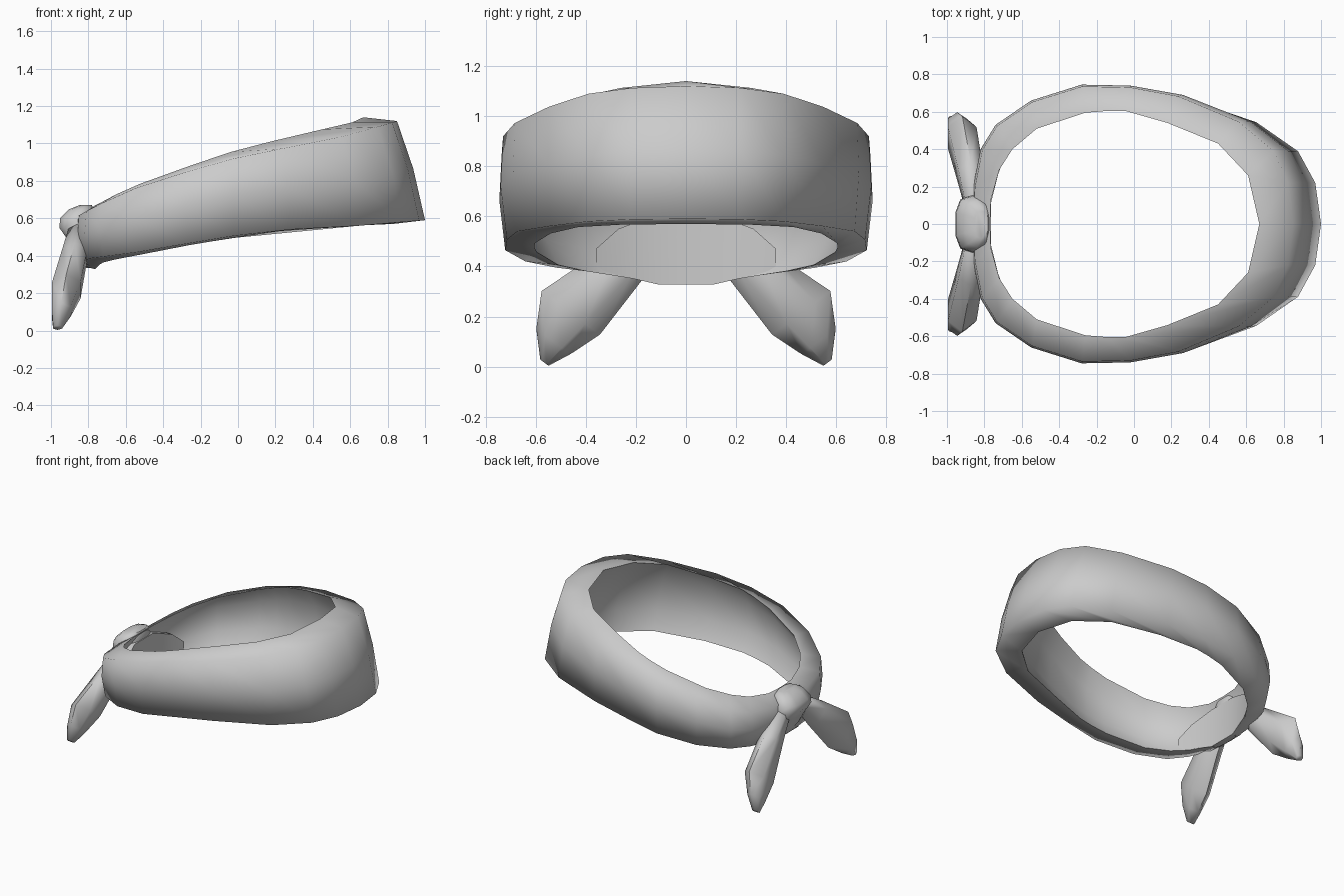
import bpy, bmesh, math
from mathutils import Vector

if "Cube" in bpy.data.objects:
    bpy.data.objects.remove(bpy.data.objects["Cube"])

cloth = bpy.data.materials.new("grey_cloth")
cloth.diffuse_color = (0.6, 0.6, 0.6, 1)
cloth.use_nodes = True
cloth.node_tree.nodes["Principled BSDF"].inputs["Base Color"].default_value = cloth.diffuse_color


def loft(name, rings, closed=False, angle=35, sharp=None):
    """Skin a list of equal-length point loops into one object."""
    bm = bmesh.new()
    vs = [[bm.verts.new(p) for p in r] for r in rings]
    n = len(rings[0])
    for i in range(len(vs) if closed else len(vs) - 1):
        a, b = vs[i], vs[(i + 1) % len(vs)]
        for j in range(n):
            k = (j + 1) % n
            bm.faces.new((a[j], a[k], b[k], b[j])).smooth = True
            if j in (sharp or ()):
                bm.edges.get((a[j], b[j])).smooth = False
    if not closed:
        bm.faces.new(vs[0])
        bm.faces.new(vs[-1])
    bmesh.ops.recalc_face_normals(bm, faces=bm.faces)
    me = bpy.data.meshes.new(name)
    bm.to_mesh(me)
    bm.free()
    ob = bpy.data.objects.new(name, me)
    bpy.context.collection.objects.link(ob)
    me.materials.append(cloth)
    if not sharp:
        bpy.ops.object.select_all(action='DESELECT')
        ob.select_set(True)
        bpy.context.view_layer.objects.active = ob
        bpy.ops.object.shade_smooth_by_angle(angle=math.radians(angle))
    return ob


def height(x, curve):
    """Piecewise linear height along x."""
    for (x0, z0), (x1, z1) in zip(curve, curve[1:]):
        if x <= x1:
            break
    t = min(1, max(0, (x - x0) / (x1 - x0)))
    return z0 + (z1 - z0) * t


# Edge heights of the band along x
inner_top = [(-0.77, 0.665), (-0.6, 0.755), (-0.4, 0.832), (0, 0.968), (0.37, 1.058), (0.6, 1.108), (0.67, 1.14)]
outer_top = [(-0.87, 0.61), (-0.77, 0.665), (-0.6, 0.745), (-0.4, 0.815), (-0.02, 0.92), (0.25, 0.975), (0.6, 1.045), (0.85, 1.12)]
inner_bottom = [(-0.77, 0.335), (-0.71, 0.37), (-0.55, 0.40), (-0.3, 0.45), (0, 0.50), (0.28, 0.54), (0.6, 0.56), (0.83, 0.57)]
outer_bottom = [(-0.87, 0.355), (-0.82, 0.385), (-0.74, 0.395), (-0.55, 0.42), (-0.28, 0.465), (0, 0.51), (0.28, 0.54), (0.65, 0.56), (1.0, 0.59)]

# Head band plan: outer x, y, inner x, y, from back to knot
stations = [
    (1.00, 0.00, 0.67, 0.00), (0.97, 0.22, 0.61, 0.26),
    (0.88, 0.39, 0.45, 0.43), (0.66, 0.55, 0.18, 0.54),
    (0.28, 0.69, -0.04, 0.603), (-0.02, 0.74, -0.14, 0.605),
    (-0.28, 0.745, -0.26, 0.595), (-0.55, 0.66, -0.52, 0.51),
    (-0.74, 0.53, -0.65, 0.40), (-0.82, 0.40, -0.72, 0.29),
    (-0.86, 0.20, -0.765, 0.13), (-0.87, 0.00, -0.77, 0.00),
]


def section(s, side):
    ox, oy, ix, iy = s
    lo = 0.15 * max(ox, 0)          # the back leans inward at the top
    li = 0.16 * max(ix, 0) / 0.67
    out = Vector((ox, oy, 0)).normalized() * 0.025 * (1 - max(ox, 0))
    zt, zb = height(ox - lo, outer_top), height(ox, outer_bottom)
    it, ib = height(ix, inner_top), height(ix + li, inner_bottom)
    # the inside is hollowed between its two rims
    hollow = Vector((ix, iy * 1.2, 0)).normalized() * (0.065 if ix > -0.6 else 0.04)
    pts = [(ox - lo - out.x * 0.4, oy - out.y * 0.4, zt),
           (ox - lo * 0.42, oy, zb * 0.48 + zt * 0.52),
           (ox - out.x, oy - out.y, zb),
           (ix + li, iy, ib)]
    for t in (0.27, 0.73):
        pts.append((ix + li * (1 - t) + hollow.x, iy + hollow.y, ib + (it - ib) * t))
    pts.append((ix, iy, it))
    return [(x, y * side, z) for x, y, z in pts]


half = [section(s, 1) for s in stations]
other = [section(s, -1) for s in stations[1:-1]]
loft("head_band", half + other[::-1], closed=True, sharp=(3, 6))

# Inner wrap: cloth patch inside the band behind the knot, as y, x, z low, z high
wrap = [(0.36, -0.69, 0.39, 0.47), (0.27, -0.725, 0.365, 0.55), (0.11, -0.765, 0.328, 0.61)]
wrap = wrap + [(-y, x, a, b) for y, x, a, b in wrap[::-1]]
loft("inner_wrap", [[(x, y, a), (x, y, b), (x - 0.07, y, b), (x - 0.07, y, a + 0.02)]
                    for y, x, a, b in wrap], angle=40)

# Knot: stacked rounded loops, as z, front x, rear x, half width
knot = []
for z, x0, x1, ry in [(0.335, -0.82, -0.765, 0.10), (0.42, -0.88, -0.765, 0.13),
                      (0.49, -0.915, -0.768, 0.15), (0.55, -0.957, -0.768, 0.155),
                      (0.60, -0.952, -0.768, 0.15), (0.648, -0.905, -0.77, 0.125),
                      (0.67, -0.85, -0.78, 0.08)]:
    ring = []
    for i in range(10):
        a = math.tau * (i + 0.5) / 10
        c, s = math.cos(a), math.sin(a)
        ring.append(((x0 + x1) / 2 + (x1 - x0) / 2 * math.copysign(abs(c) ** 0.7, c) * 1.02,
                     ry * math.copysign(abs(s) ** 0.8, s), z))
    knot.append(ring)
loft("knot", knot, angle=50)

# Tails: centre x, y, z, half width, half thickness
tail = [(-0.86, 0.10, 0.54, 0.06, 0.045), (-0.872, 0.25, 0.41, 0.105, 0.07),
        (-0.918, 0.46, 0.215, 0.155, 0.08), (-0.945, 0.53, 0.10, 0.09, 0.053),
        (-0.965, 0.565, 0.016, 0.022, 0.025)]
for label, side in (("left", 1), ("right", -1)):
    rings = []
    for x, y, z, w, t in tail:
        ring = []
        for i in range(6):
            a = math.tau * i / 6
            d = w * math.cos(a) * 0.75
            ring.append((x + t * math.sin(a) * 1.1, (y + d) * side, z + d * 0.75))
        rings.append(ring)
    loft(label + "_tail", rings, angle=70)
